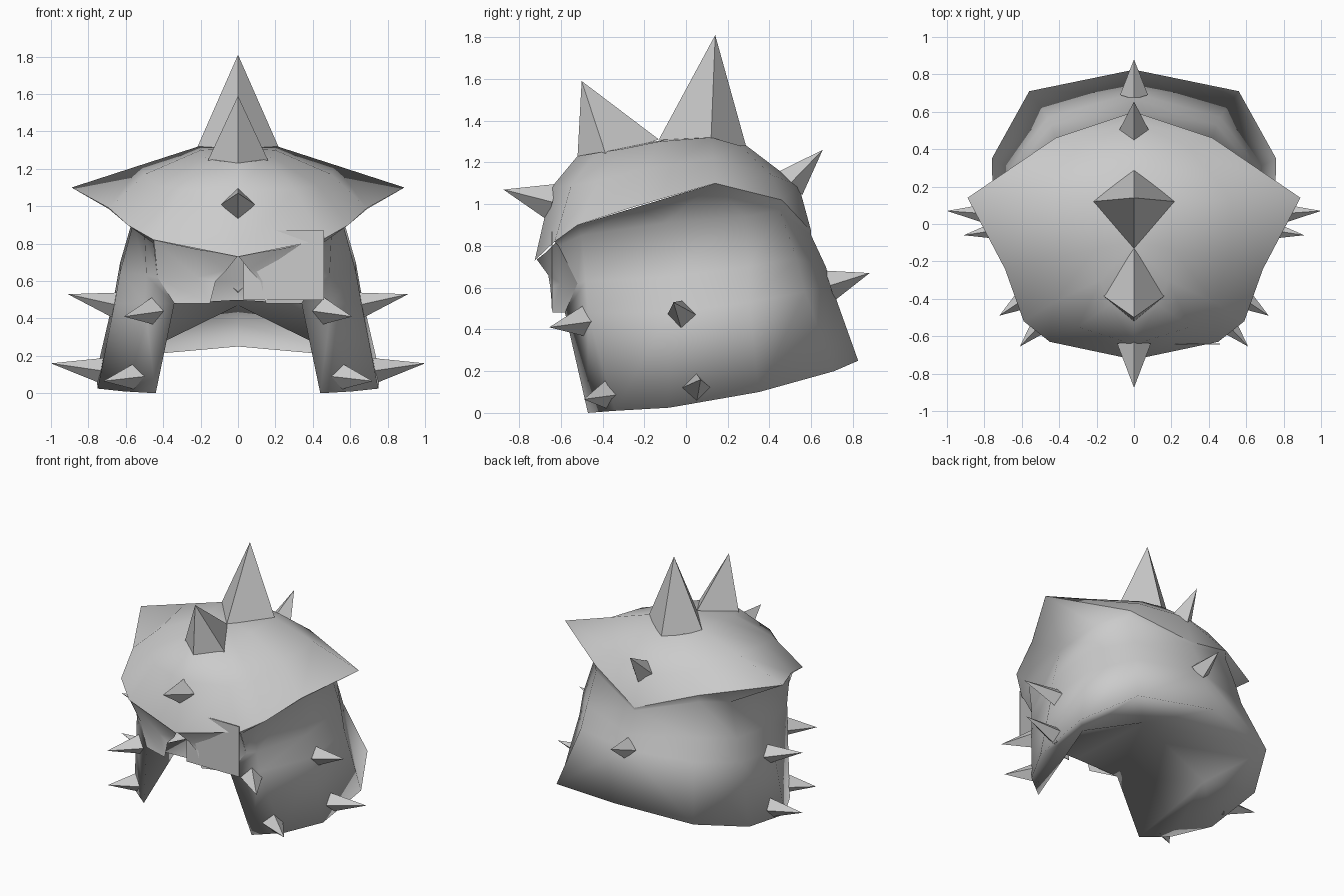
import bpy, bmesh, math
from mathutils import Vector

if "Cube" in bpy.data.objects:
    bpy.data.objects.remove(bpy.data.objects["Cube"], do_unlink=True)

# One plain metal colour for the whole helmet
metal = bpy.data.materials.new("grey_metal")
metal.use_nodes = True
metal.diffuse_color = (0.6, 0.6, 0.6, 1)
metal.node_tree.nodes["Principled BSDF"].inputs["Base Color"].default_value = (0.6, 0.6, 0.6, 1)


def finish(bm, name, mirror=False, smooth_angle=None):
    """Turn a bmesh into a named object, optionally mirrored and smoothed."""
    mesh = bpy.data.meshes.new(name)
    bm.to_mesh(mesh)
    bm.free()
    mesh.materials.append(metal)
    obj = bpy.data.objects.new(name, mesh)
    bpy.context.collection.objects.link(obj)
    if mirror:
        mod = obj.modifiers.new("Mirror", "MIRROR")
        mod.use_axis[0] = True
        mod.merge_threshold = 0.001
    if smooth_angle:
        bpy.ops.object.select_all(action="DESELECT")
        obj.select_set(True)
        bpy.context.view_layer.objects.active = obj
        bpy.ops.object.shade_smooth_by_angle(angle=math.radians(smooth_angle))
    return obj


def loft(bm, rows):
    """Join equal rows of points (listed bottom to top) with quads."""
    grid = [[bm.verts.new(p) for p in row] for row in rows]
    for low, high in zip(grid, grid[1:]):
        for i in range(len(low) - 1):
            bm.faces.new((low[i], low[i + 1], high[i + 1], high[i]))
    return grid


# Lower shell: half rows from the cheek edge round to the back centre,
# flaring out at the top to close the underside of the cap wings
bm = bmesh.new()
shell = loft(bm, [
    [(.44, -.47, 0), (.61, -.34, .01), (.75, -.08, .025), (.76, .35, .1), (.56, .71, .2), (0, .825, .25)],
    [(.34, -.58, .48), (.5, -.47, .48), (.66, -.08, .48), (.66, .3, .53), (.46, .57, .58), (0, .7, .6)],
    [(.43, -.52, .62), (.49, -.48, .63), (.63, -.09, .65), (.63, .3, .7), (.44, .53, .74), (0, .67, .7)],
    [(.45, -.61, .8), (.5, -.5, .85), (.56, -.1, .91), (.56, .28, .94), (.42, .45, .97), (0, .6, .85)],
    [(.45, -.63, .82), (.59, -.52, .9), (.69, -.24, .985), (.89, .14, 1.1), (.42, .46, 1.02), (0, .6, .87)],
])

# Vaulted lining closing the underside between the cheeks, joined at the rim
rim = shell[0]
cheek_top = shell[1][0]
front_middle = bm.verts.new((0, -.6, .5))
haunch = bm.verts.new((.53, .1, .21))
crest = bm.verts.new((0, .1, .47))
bm.faces.new((rim[0], cheek_top, haunch))
bm.faces.new((cheek_top, front_middle, crest, haunch))
for a, b in zip(rim[:4], rim[1:5]):
    bm.faces.new((b, a, haunch))
bm.faces.new((rim[4], haunch, crest))
bm.faces.new((rim[5], rim[4], crest))
finish(bm, "shell_and_lining", mirror=True, smooth_angle=140)

# Cap: half rows from the flared rim up to the crown, front centre to back centre
bm = bmesh.new()
cap = loft(bm, [
    [(0, -.725, .73), (.45, -.63, .82), (.59, -.52, .9), (.69, -.24, .99), (.89, .14, 1.1), (.42, .46, 1.02), (0, .6, .87)],
    [(0, -.645, 1.08), (.3, -.55, 1.09), (.43, -.42, 1.11), (.5, -.2, 1.17), (.52, .13, 1.22), (.3, .41, 1.14), (0, .54, 1.09)],
    [(0, -.52, 1.23), (.13, -.43, 1.245), (.18, -.3, 1.265), (.2, -.13, 1.3), (.21, .12, 1.32), (.15, .26, 1.28), (0, .29, 1.28)],
])
crown = cap[-1]
middle = bm.verts.new((0, -.1, 1.31))
for a, b in zip(crown, crown[1:]):
    bm.faces.new((a, b, middle))
finish(bm, "cap", mirror=True, smooth_angle=70)

# Brow mask tucked under the front of the cap, notched at the centre
bm = bmesh.new()
loft(bm, [
    [(.12, -.65, .6), (.15, -.64, .48), (.34, -.58, .48)],
    [(.06, -.66, .66), (.22, -.6, .62), (.43, -.52, .62)],
    [(0, -.715, .735), (.22, -.67, .77), (.45, -.62, .82)],
])
finish(bm, "brow_mask", mirror=True, smooth_angle=60)

# Flat eye plate on one side
bm = bmesh.new()
bmesh.ops.create_cube(bm, size=1)
bmesh.ops.scale(bm, vec=(.43, .006, .37), verts=bm.verts)
bmesh.ops.translate(bm, vec=(.245, -.642, .685), verts=bm.verts)
finish(bm, "eye_plate")


def horn(name, front, side, back, tip):
    """Tall kite-based horn standing on the crown."""
    bm = bmesh.new()
    left = bm.verts.new(side)
    right = bm.verts.new((-side[0], side[1], side[2]))
    f, b, t = (bm.verts.new(p) for p in (front, back, tip))
    base = [f, left, b, right]
    for i in range(4):
        bm.faces.new((base[i], base[(i + 1) % 4], t))
    finish(bm, name)


horn("front_horn", (0, -.52, 1.22), (.17, -.38, 1.225), (0, -.13, 1.31), (0, -.5, 1.59))
horn("crown_horn", (0, -.13, 1.31), (.22, .12, 1.31), (0, .29, 1.27), (0, .14, 1.81))


def spike(name, base, tip, radius, mirror=False):
    """Four-sided open stud from a base centre to a tip."""
    base, tip = Vector(base), Vector(tip)
    axis = tip - base
    bm = bmesh.new()
    bmesh.ops.create_cone(bm, cap_ends=False, segments=4, radius1=radius, radius2=0, depth=axis.length)
    bmesh.ops.remove_doubles(bm, verts=bm.verts, dist=0.0001)
    bmesh.ops.rotate(bm, cent=(0, 0, 0), verts=bm.verts,
                     matrix=axis.to_track_quat("Z", "Y").to_matrix())
    bmesh.ops.translate(bm, vec=(base + tip) / 2, verts=bm.verts)
    finish(bm, name, mirror)


# Studs along the centre line
spike("forehead_spike", (0, -.64, 1.01), (0, -.875, 1.07), .09)
spike("upper_back_spike", (0, .5, 1.1), (0, .655, 1.26), .08)
spike("lower_back_spike", (0, .69, .61), (0, .88, .67), .075)

# Paired studs on the cheeks and sides
spike("upper_cheek_spike", (.45, -.485, .44), (.61, -.655, .41), .075, True)
spike("lower_cheek_spike", (.54, -.37, .09), (.72, -.49, .065), .075, True)
spike("upper_side_spike", (.65, -.02, .47), (.91, -.06, .53), .07, True)
spike("lower_side_spike", (.72, .05, .12), (1, .07, .16), .07, True)
